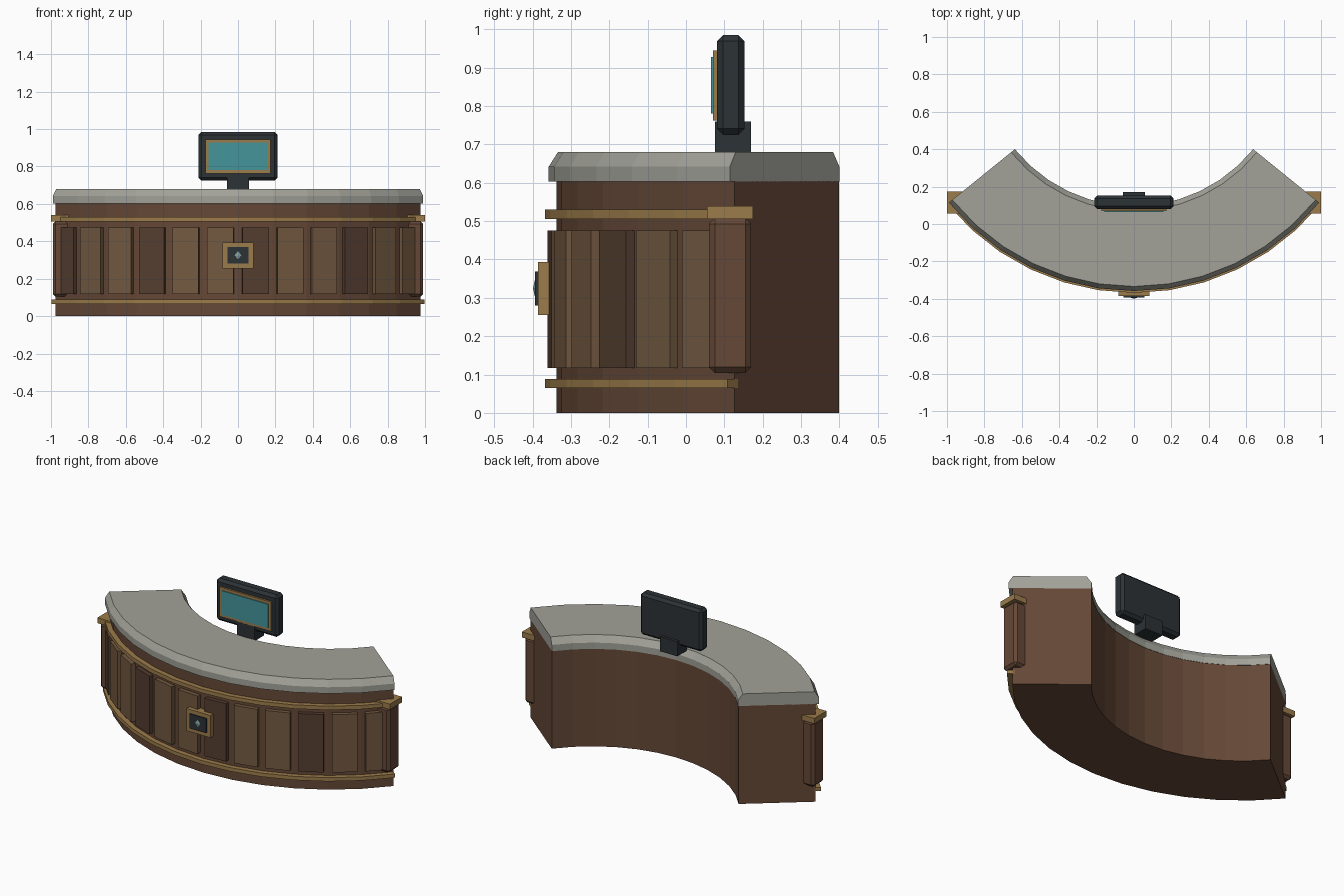
import bpy, bmesh
from math import sin, cos, radians

if "Cube" in bpy.data.objects:
    bpy.data.objects.remove(bpy.data.objects["Cube"])

CY, HALF, SEGS = 0.916, radians(51), 12   # arc centre, half sweep, facets


def mat(name, r, g, b):
    m = bpy.data.materials.new(name)
    m.diffuse_color = (r, g, b, 1)
    m.use_nodes = True
    m.node_tree.nodes["Principled BSDF"].inputs["Base Color"].default_value = m.diffuse_color
    return m


WOOD = mat("wood", 0.13, 0.065, 0.038)
DARK_WOOD = mat("dark_wood", 0.09, 0.048, 0.03)
LIGHT_WOOD = mat("light_wood", 0.17, 0.10, 0.052)
BRASS = mat("brass", 0.33, 0.20, 0.07)
STONE = mat("stone", 0.36, 0.36, 0.32)
BLACK = mat("black", 0.025, 0.032, 0.037)
TEAL = mat("teal", 0.06, 0.30, 0.33)
GEM = mat("gem", 0.22, 0.36, 0.35)


def finish(name, bm, material):
    bmesh.ops.recalc_face_normals(bm, faces=bm.faces)
    me = bpy.data.meshes.new(name)
    bm.to_mesh(me)
    bm.free()
    me.materials.append(material)
    ob = bpy.data.objects.new(name, me)
    bpy.context.collection.objects.link(ob)
    return ob


def arc(name, profile, material):
    """Sweep a closed (radius, z) profile along the counter arc."""
    bm = bmesh.new()
    rings = []
    for i in range(SEGS + 1):
        a = -HALF + 2 * HALF * i / SEGS
        rings.append([bm.verts.new((r * sin(a), CY - r * cos(a), z)) for r, z in profile])
    n = len(profile)
    for p, q in zip(rings, rings[1:]):
        for k in range(n):
            bm.faces.new((p[k], p[(k + 1) % n], q[(k + 1) % n], q[k]))
    bm.faces.new(rings[0])
    bm.faces.new(rings[-1])
    return finish(name, bm, material)


def box(name, x, y, z, material, bevel=0):
    """Box from (min, max) pairs with optional one-step chamfer."""
    bm = bmesh.new()
    bmesh.ops.create_cube(bm, size=1)
    for v in bm.verts:
        v.co = [(lo + hi) / 2 + c * (hi - lo) for c, (lo, hi) in zip(v.co, (x, y, z))]
    if bevel:
        bmesh.ops.bevel(bm, geom=bm.edges[:], offset=bevel, segments=1, affect='EDGES')
    return finish(name, bm, material)


def band(r0, r1, z0, z1):
    return [(r0, z0), (r1, z0), (r1, z1), (r0, z1)]


# curved counter body, chamfered stone top and brass rails
arc("counter_body", band(0.822, 1.254, 0, 0.605), WOOD)
arc("counter_top", [(0.82, 0.603), (1.274, 0.603), (1.274, 0.642), (1.25, 0.68),
                    (0.846, 0.68), (0.82, 0.642)], STONE)
arc("upper_rail", band(1.24, 1.284, 0.506, 0.53), BRASS)
arc("lower_rail", band(1.24, 1.284, 0.065, 0.088), BRASS)

# front panels, one per facet
for i in range(SEGS):
    a = -HALF + 2 * HALF * (i + 0.5) / SEGS
    p = box(f"front_panel_{i + 1}", (-0.071, 0.071), (-0.015, 0.015), (0.117, 0.475),
            LIGHT_WOOD if i % 3 else DARK_WOOD)
    r = 1.261
    p.location = (r * sin(a), CY - r * cos(a), 0)
    p.rotation_euler.z = a

# end pilasters with brass caps
for side, s in (("left", -1), ("right", 1)):
    x = sorted((s * 0.885, s * 0.99))
    box(f"{side}_pilaster", x, (0.06, 0.17), (0.104, 0.508), WOOD, 0.015)
    cap = sorted((s * 0.875, s * 1.0))
    box(f"{side}_pilaster_cap", cap, (0.055, 0.175), (0.506, 0.54), BRASS)

# front emblem with faceted diamond
box("emblem_frame", (-0.082, 0.082), (-0.386, -0.33), (0.255, 0.393), BRASS)
box("emblem_plate", (-0.057, 0.057), (-0.394, -0.38), (0.28, 0.369), BLACK)
bm = bmesh.new()
rim = [bm.verts.new((x, -0.39, 0.325 + z)) for x, z in ((0.032, 0), (0, 0.04), (-0.032, 0), (0, -0.04))]
tips = [bm.verts.new((0, y, 0.325)) for y in (-0.399, -0.385)]
for k in range(4):
    for t in tips:
        bm.faces.new((rim[k], rim[(k + 1) % 4], t))
finish("emblem_diamond", bm, GEM)

# monitor on its stand
box("monitor_stand", (-0.06, 0.06), (0.075, 0.17), (0.67, 0.76), BLACK)
box("monitor_case", (-0.212, 0.212), (0.081, 0.153), (0.725, 0.985), BLACK, 0.016)
box("screen_frame", (-0.175, 0.175), (0.07, 0.09), (0.763, 0.945), BRASS)
box("screen", (-0.158, 0.158), (0.065, 0.085), (0.78, 0.928), TEAL)
